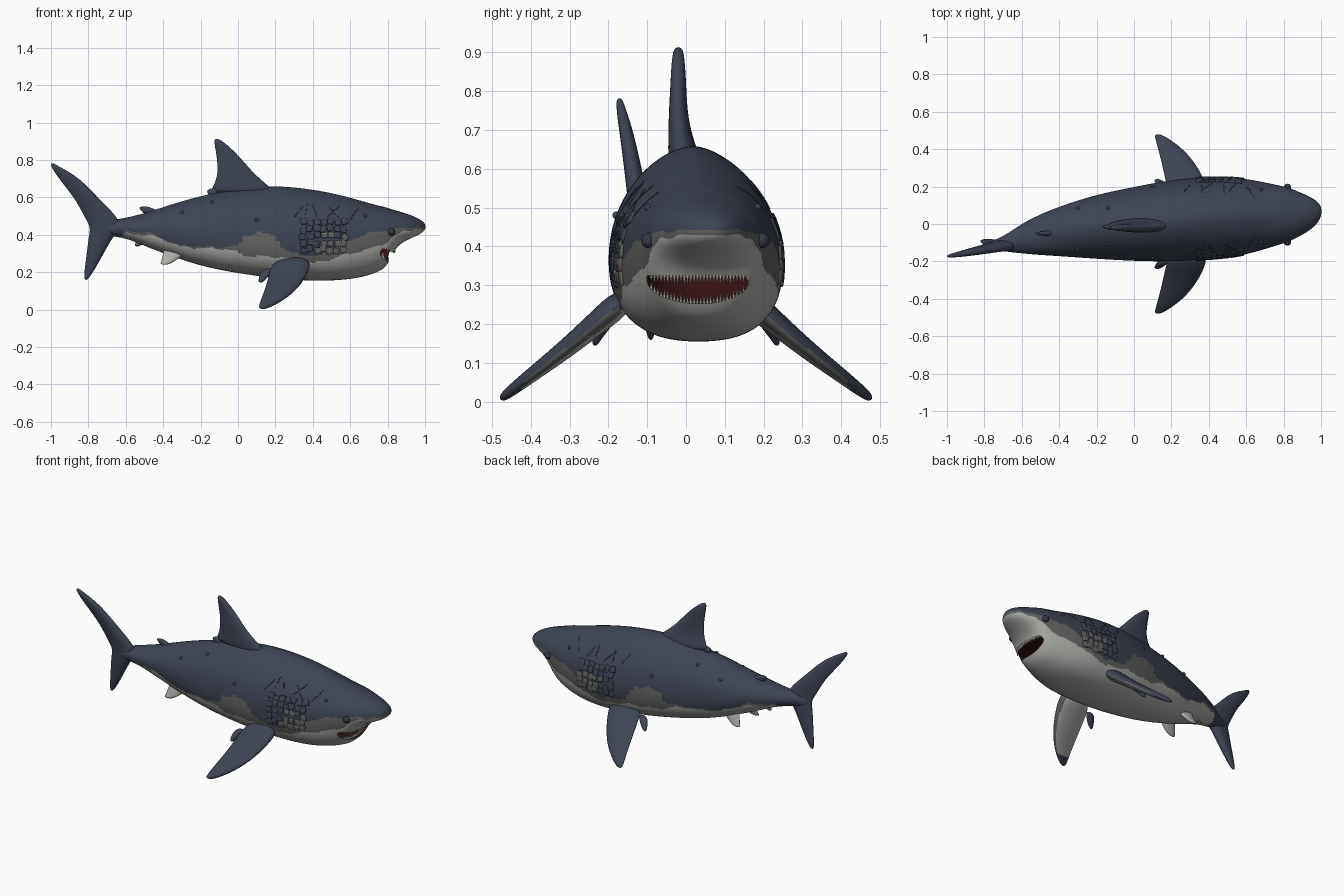
import bpy, bmesh, math, random
from mathutils import Vector, Matrix
from mathutils.bvhtree import BVHTree

random.seed(4)
cube = bpy.data.objects.get("Cube")
if cube:
    bpy.data.objects.remove(cube, do_unlink=True)


def material(name, *rgb):
    m = bpy.data.materials.new(name)
    m.use_nodes = True
    m.diffuse_color = (*rgb, 1)
    for node in m.node_tree.nodes:
        if node.type == 'BSDF_PRINCIPLED':
            node.inputs["Base Color"].default_value = (*rgb, 1)
    return m


MATS = [material("slate_blue", .048, .058, .09),
        material("warm_grey", .125, .124, .118),
        material("pale_belly", .42, .43, .405),
        material("mouth_red", .034, .005, .005),
        material("tooth_ivory", .55, .54, .48),
        material("dark_slate", .034, .04, .06)]
BLUE, GREY, BELLY, RED, IVORY, DARK = range(len(MATS))


def activate(obj):
    bpy.ops.object.select_all(action='DESELECT')
    obj.select_set(True)
    bpy.context.view_layer.objects.active = obj


def apply_modifier(obj, name, kind, **settings):
    mod = obj.modifiers.new(name, kind)
    for key, value in settings.items():
        setattr(mod, key, value)
    activate(obj)
    bpy.ops.object.modifier_apply(modifier=name)


def finish(name, bm, colour=BLUE):
    bmesh.ops.recalc_face_normals(bm, faces=bm.faces)
    mesh = bpy.data.meshes.new(name)
    bm.to_mesh(mesh)
    bm.free()
    obj = bpy.data.objects.new(name, mesh)
    bpy.context.collection.objects.link(obj)
    for m in MATS:
        mesh.materials.append(m)
    for p in mesh.polygons:
        p.material_index = colour
    return obj


def smooth(obj, angle=45):
    activate(obj)
    bpy.ops.object.shade_smooth_by_angle(angle=math.radians(angle))


def loft(name, rings, levels, colour=BLUE):
    bm = bmesh.new()
    loops = [[bm.verts.new(p) for p in ring] for ring in rings]
    for a, b in zip(loops, loops[1:]):
        for i in range(len(a)):
            bm.faces.new((a[i - 1], a[i], b[i], b[i - 1]))
    bm.faces.new(loops[0])
    bm.faces.new(loops[-1])
    obj = finish(name, bm, colour)
    apply_modifier(obj, "round", 'SUBSURF', levels=levels)
    return obj


def interp(table, x):
    for (x0, z0), (x1, z1) in zip(table, table[1:]):
        if x <= x1:
            return z0 + (z1 - z0) * max(0, (x - x0) / (x1 - x0))
    return table[-1][1]


# Body: x, centre y, half width, top z, widest z, bottom z
STATIONS = [
    (-.79, -.115, .015, .46, .43, .41), (-.7, -.108, .038, .475, .435, .395),
    (-.6, -.077, .081, .49, .435, .383), (-.5, -.057, .11, .515, .43, .34),
    (-.4, -.039, .134, .55, .42, .3), (-.2, -.014, .174, .612, .4, .23),
    (0, 0, .2, .65, .38, .192), (.2, .018, .222, .668, .365, .165),
    (.4, .032, .222, .646, .36, .15), (.55, .037, .214, .615, .36, .155),
    (.66, .042, .19, .583, .38, .17), (.74, .046, .17, .56, .4, .195),
    (.785, .048, .157, .55, .41, .22), (.814, .05, .15, .54, .415, .265),
    (.845, .05, .138, .53, .42, .335), (.9, .053, .112, .515, .43, .37),
    (.95, .058, .085, .495, .435, .392), (.985, .062, .055, .475, .44, .41),
    (1.003, .068, .02, .455, .443, .43)]


def body_ring(x, cy, w, top, mid, low, n=24):
    trunk = min(1, max(0, (.82 - x) / .2)) * min(1, max(0, (x + .6) / .4))
    ring = []
    for i in range(n):
        t = math.tau * i / n
        c, s = math.cos(t), math.sin(t)
        # Flattened belly, ridged back
        low_power = .92 - .12 * trunk
        power = low_power if s < 0 else 1 + .22 * trunk
        y = math.copysign(abs(c) ** power, c)
        z = (top - mid) * s if s >= 0 else (low - mid) * abs(s) ** low_power
        ring.append((x, cy + w * y, mid + z))
    return ring


body = loft("body", [body_ring(*s) for s in STATIONS], 3)

# Mouth opening: a flat-topped bowl cut out of the head
bm = bmesh.new()
bmesh.ops.create_uvsphere(bm, u_segments=40, v_segments=21, radius=1)
bmesh.ops.bisect_plane(bm, geom=bm.verts[:] + bm.edges[:] + bm.faces[:],
                       plane_co=(0, 0, .09), plane_no=(0, 0, 1), clear_outer=True)
bmesh.ops.holes_fill(bm, edges=[e for e in bm.edges if e.is_boundary])
MOUTH = Vector((.752, .038, .318))
bmesh.ops.transform(bm, verts=bm.verts,
                    matrix=Matrix.Translation(MOUTH) @ Matrix.Diagonal((.128, .14, .072, 1)))
cutter = finish("mouth_cutter", bm, RED)
cutter.hide_render = True
apply_modifier(body, "mouth", 'BOOLEAN', object=cutter, operation='DIFFERENCE', solver='EXACT')
bpy.data.objects.remove(cutter, do_unlink=True)

# Countershading: blue back, grey transition, pale belly
BLUE_EDGE = [(-.72, .3), (-.6, .42), (-.47, .41), (-.33, .348), (-.2, .335), (0, .335),
             (.035, .395), (.12, .412), (.2, .4), (.25, .31), (.42, .28), (.52, .33),
             (.62, .38), (.7, .41), (.8, .425), (.9, .44), (1, .44)]
BELLY_EDGE = [(-.72, .28), (-.6, .41), (-.45, .393), (-.3, .335), (-.05, .322), (.05, .285),
              (.25, .28), (.4, .25), (.5, .27), (.6, .3), (.7, .325), (.78, .35), (.83, .385),
              (.88, .42), (.94, .427), (1, .427)]
for p in body.data.polygons:
    if p.material_index != RED:
        x, y, z = p.center
        z += .004 * math.sin(43 * x + 5 * y) + .002 * math.sin(97 * x)
        p.material_index = (BLUE if z > interp(BLUE_EDGE, x)
                            else GREY if z > interp(BELLY_EDGE, x) else BELLY)
smooth(body)
skin = BVHTree.FromObject(body, bpy.context.evaluated_depsgraph_get())


# Fins: sections of leading x, z, trailing x, z, offset y, thickness
def fin(name, sections, normal=(0, 1, 0), side=1, centre=0, colour=BLUE, n=14):
    rings = []
    nrm = Vector((normal[0], normal[1] * side, normal[2]))
    for lx, lz, tx, tz, y, thick in sections:
        lead, trail = Vector((lx, centre + side * y, lz)), Vector((tx, centre + side * y, tz))
        ring = []
        for i in range(n):
            t = math.tau * i / n
            u = (1 - math.cos(t)) / 2
            ring.append(lead.lerp(trail, u) + nrm * (math.sin(t) * (1.2 - .5 * u) * thick * .58))
        rings.append(ring)
    obj = loft(name, rings, 2, colour)
    smooth(obj, 60)
    return obj


fin("dorsal_fin", [
    (.23, .61, -.17, .615, -.002, .085), (.155, .67, -.13, .665, -.012, .06),
    (.085, .73, -.11, .73, -.02, .046), (.025, .8, -.113, .8, -.02, .038),
    (-.042, .87, -.122, .86, -.02, .033), (-.11, .92, -.13, .91, -.02, .022)])
fin("dorsal_fin_flap", [(-.09, .6, -.15, .6, -.015, .03), (-.11, .635, -.165, .625, -.015, .025),
                        (-.12, .655, -.168, .64, -.015, .015)])
fin("tail_fin", [
    (-.805, .155, -.825, .155, -.09, .014), (-.765, .215, -.82, .225, -.095, .03),
    (-.72, .295, -.81, .3, -.104, .04), (-.67, .385, -.8, .39, -.112, .052),
    (-.62, .445, -.79, .44, -.115, .055), (-.65, .505, -.815, .48, -.12, .05),
    (-.74, .59, -.87, .59, -.135, .042), (-.845, .705, -.94, .675, -.153, .033),
    (-.955, .765, -.985, .74, -.168, .022), (-.995, .787, -1.003, .775, -.172, .012)])
fin("second_dorsal_fin", [(-.41, .52, -.5, .5, -.05, .03), (-.46, .545, -.52, .535, -.05, .02),
                          (-.5, .555, -.535, .545, -.05, .01)])
fin("anal_fin", [(-.47, .37, -.54, .38, -.06, .025), (-.51, .348, -.55, .355, -.06, .018),
                 (-.535, .335, -.555, .34, -.06, .01)], colour=GREY)

for side, label in ((1, "left"), (-1, "right")):
    pec = fin(label + "_pectoral_fin", [
        (.4, .27, .19, .27, .15, .07), (.382, .205, .165, .2, .23, .055),
        (.34, .135, .15, .135, .31, .045), (.275, .072, .13, .078, .39, .035),
        (.2, .028, .115, .034, .447, .028), (.14, .003, .108, .007, .48, .018)],
        normal=(0, .58, .81), side=side)
    # Pale underside with a grey leading margin and a dark tip
    for p in pec.data.polygons:
        if p.normal.z < -.15 and abs(p.center.y) < .42:
            p.material_index = GREY if p.normal.x > .4 else BELLY
    fin(label + "_pectoral_lobe", [
        (.2, .22, .13, .22, .19, .03), (.16, .175, .11, .175, .225, .024),
        (.13, .143, .108, .143, .238, .014)], normal=(0, .8, .6), side=side)
    fin(label + "_pelvic_fin", [
        (-.24, .34, -.39, .37, .06, .035), (-.29, .295, -.4, .31, .075, .028),
        (-.34, .255, -.41, .26, .09, .02), (-.38, .238, -.42, .242, .098, .012)],
        normal=(0, .9, .4), side=side, centre=-.038, colour=BELLY)

    def on_flank(x, z):
        hit, normal, *_ = skin.ray_cast(Vector((x, side, z)), Vector((0, -side, 0)))
        return hit, normal

    # Eye
    bm = bmesh.new()
    hit, normal = on_flank(.82, .415)
    bmesh.ops.create_uvsphere(bm, u_segments=20, v_segments=12, radius=.02,
                              matrix=Matrix.Translation(hit))
    smooth(finish(label + "_eye", bm, DARK), 60)

    # Rough gill plates
    bm = bmesh.new()
    for col in range(7):
        for row in range(5):
            hit, normal = on_flank(.35 + .036 * col + random.uniform(-.006, .006),
                                   .32 + .036 * row + random.uniform(-.008, .008))
            size = (random.uniform(.03, .038), random.uniform(.028, .037), .011, 1)
            bmesh.ops.create_cube(bm, size=1, matrix=Matrix.Translation(hit)
                                  @ normal.to_track_quat('Z', 'Y').to_matrix().to_4x4()
                                  @ Matrix.Rotation(random.uniform(-.3, .3), 4, 'Z')
                                  @ Matrix.Diagonal(size))
    plates = finish(label + "_gill_plates", bm)
    for p in plates.data.polygons:
        if p.center.z < .4 and p.center.x > .42:
            p.material_index = GREY
    apply_modifier(plates, "soften", 'BEVEL', width=.004, segments=2)
    smooth(plates, 60)

    # Scratches above the gills
    curve = bpy.data.curves.new(label + "_scars", 'CURVE')
    curve.dimensions, curve.bevel_depth, curve.bevel_resolution = '3D', .002, 1
    for k in range(6):
        x, z, lean = .3 + .06 * k, random.uniform(.48, .51), random.uniform(-.9, .9)
        spline = curve.splines.new('POLY')
        spline.points.add(6)
        for i, pt in enumerate(spline.points):
            hit, normal = on_flank(x + lean * .012 * i + random.uniform(-.004, .004), z + .01 * i)
            pt.co = (*hit, 1)
    curve.materials.append(MATS[DARK])
    bpy.context.collection.objects.link(bpy.data.objects.new(label + "_scars", curve))

    # Barnacles
    bm = bmesh.new()
    for x, z in ((-.3, .52), (-.14, .575), (.1, .48), (.68, .5)):
        hit, normal = on_flank(x, z)
        bmesh.ops.create_icosphere(bm, subdivisions=2, radius=.01, matrix=Matrix.Translation(hit))
    smooth(finish(label + "_barnacles", bm), 60)

# Teeth along both lips
bm = bmesh.new()
for k in range(-15, 16):
    dy = .0085 * k
    bowl = math.sqrt(1 - (dy / .14) ** 2)
    for z, turn, inset in ((.331, math.pi, .01), (.311 - .068 * bowl, 0, .012)):
        hit, *_ = skin.ray_cast(Vector((2, MOUTH.y + dy, z)), Vector((-1, 0, 0)))
        if hit:
            tall = .018 + .01 * bowl + random.uniform(-.004, .004)
            shift = tall / 2 * (1 if turn == 0 else -1)
            place = Matrix.Translation(hit + Vector((-inset, 0, shift)))
            bmesh.ops.create_cone(bm, cap_ends=True, segments=6, radius1=.006, radius2=.0005,
                                  depth=tall, matrix=place @ Matrix.Rotation(turn, 4, 'X'))
finish("teeth", bm, IVORY)
